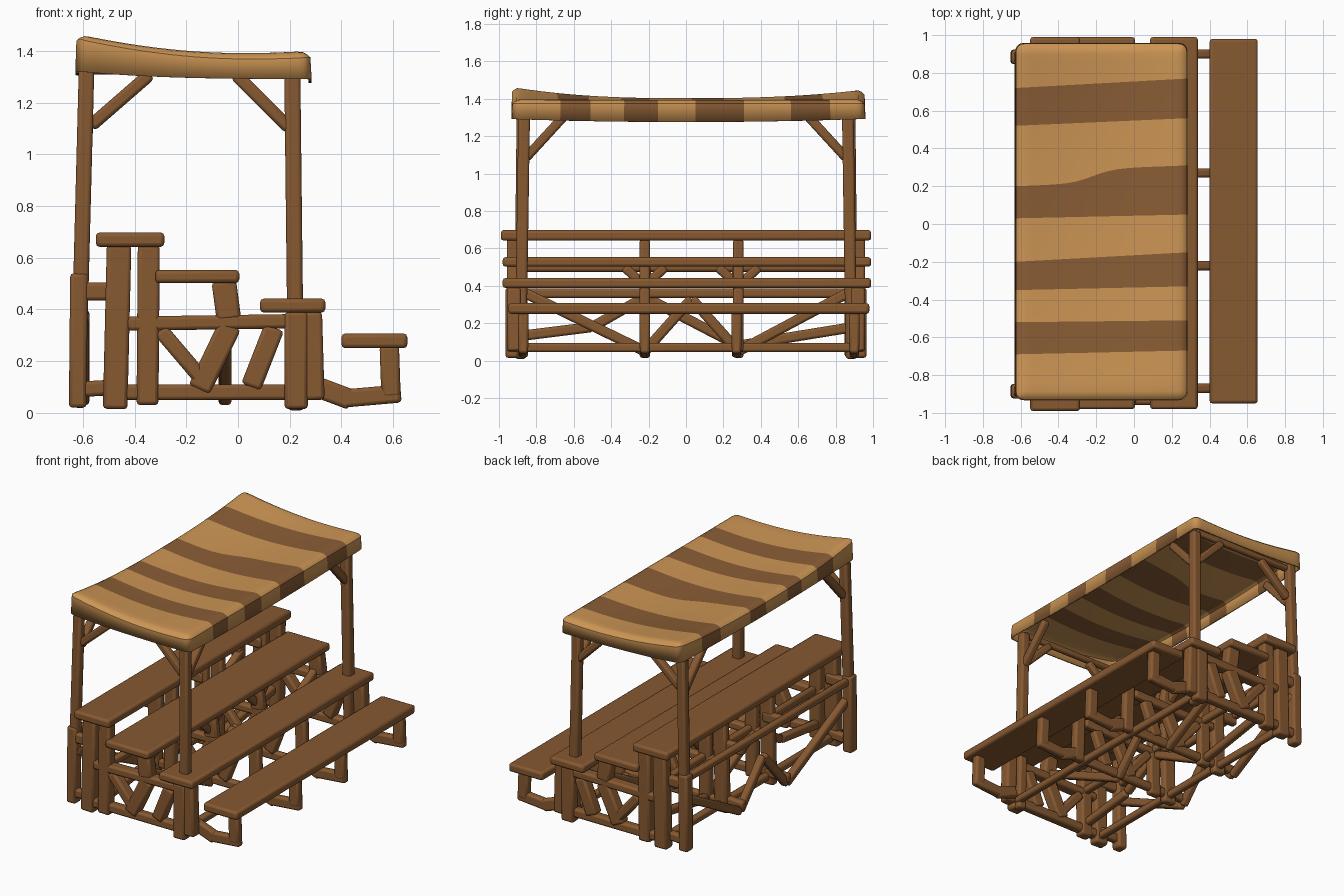
import bpy, bmesh, math
from mathutils import Vector, Matrix

if "Cube" in bpy.data.objects:
    bpy.data.objects.remove(bpy.data.objects["Cube"])


def material(name, rgb):
    m = bpy.data.materials.new(name)
    m.diffuse_color = (*rgb, 1)
    m.use_nodes = True
    m.node_tree.nodes["Principled BSDF"].inputs["Base Color"].default_value = m.diffuse_color
    return m


WOOD = material("brown_wood", (0.242, 0.1, 0.031))
TAN = material("tan_cloth", (0.61, 0.303, 0.09))
DARK = material("brown_cloth", (0.255, 0.111, 0.036))


def finish(name, bm, mats, bevel=0.0):
    me = bpy.data.meshes.new(name)
    bmesh.ops.recalc_face_normals(bm, faces=bm.faces)
    bm.to_mesh(me)
    bm.free()
    for m in mats:
        me.materials.append(m)
    ob = bpy.data.objects.new(name, me)
    bpy.context.collection.objects.link(ob)
    if bevel:
        b = ob.modifiers.new("Bevel", 'BEVEL')
        b.width, b.segments = bevel, 2
    bpy.context.view_layer.objects.active = ob
    ob.select_set(True)
    bpy.ops.object.shade_smooth_by_angle(angle=math.radians(40))
    ob.select_set(False)
    return ob


def beam(name, a, b, w, h=None, bevel=0.014):
    """Squared timber from a to b; w is across, h is along y (or z for lengthwise beams)."""
    a, b, h = Vector(a), Vector(b), h or w
    d = (b - a).normalized()
    ref = Vector((0, 0, 1)) if abs(d.y) > 0.6 else Vector((0, 1, 0))
    side = d.cross(ref).normalized()
    other = side.cross(d)
    rot = Matrix((side, other, d)).transposed().to_4x4()
    bm = bmesh.new()
    bmesh.ops.create_cube(bm, size=1)
    bm.transform(Matrix.Translation((a + b) / 2) @ rot @
                 Matrix.Diagonal((w, h, (b - a).length, 1)))
    return finish(name, bm, [WOOD], bevel)


# stepped plank seats: x range, z range, y range
for name, x0, x1, z0, z1, y0, y1 in (
        ("foot_bench", 0.40, 0.655, 0.25, 0.307, -0.95, 0.98),
        ("lower_seat", 0.085, 0.338, 0.388, 0.442, -0.98, 0.99),
        ("middle_seat", -0.32, 0.005, 0.502, 0.553, -0.98, 0.99),
        ("upper_seat", -0.55, -0.285, 0.642, 0.698, -0.99, 0.99)):
    xm, zm = (x0 + x1) / 2, (z0 + z1) / 2
    beam(name, (xm, y0, zm), (xm, y1, zm), x1 - x0, z1 - z0, 0.015)

# four cross trusses carrying the seats
for i, y in enumerate((-0.92, -0.22, 0.28, 0.92)):
    end = abs(y) > 0.5
    t = 0.075 if end else 0.055
    fy = (-0.87, -0.22, 0.27, 0.90)[i]
    for part, x0, z0, x1, z1, w in (
            ("rear_leg", -0.475, 0.015, -0.46, 0.65, 0.095),
            ("upper_seat_leg", -0.35, 0.03, -0.345, 0.65, 0.085),
            ("middle_seat_leg", -0.035, 0.36, -0.055, 0.51, 0.095),
            ("lower_seat_leg", 0.295, 0.05, 0.285, 0.39, 0.08),
            ("brace_rear", -0.30, 0.32, -0.13, 0.12, 0.06),
            ("brace_front", -0.15, 0.09, -0.03, 0.34, 0.09),
            ("brace_outer", 0.05, 0.10, 0.14, 0.33, 0.08)):
        beam(f"{part}_{i}", (x0, y, z0), (x1, y, z1), w, t)
    beam(f"bottom_rail_{i}", (-0.50, y, 0.08), (0.26, y, 0.08), 0.06, t * 0.8)
    beam(f"top_rail_{i}", (-0.43, y, 0.345), (0.24, y, 0.355), 0.055, t)
    beam(f"rear_tie_{i}", (-0.63, y * 0.97, 0.47), (-0.44, y * 0.97, 0.47), 0.07, 0.05)
    beam(f"ground_tie_{i}", (-0.63, y * 0.97, 0.09), (-0.46, y * 0.97, 0.10), 0.06, 0.05)
    # bench foot bending up to the bench leg
    beam(f"foot_inner_{i}", (0.28, fy, 0.11), (0.44, fy, 0.05), 0.08, 0.05)
    beam(f"foot_outer_{i}", (0.40, fy, 0.055), (0.63, fy, 0.075), 0.07, 0.05)
    beam(f"bench_leg_{i}", (0.592, fy, 0.06), (0.585, fy, 0.26), 0.075, 0.055)

# lengthwise rails and zigzag bracing under the seats
for i, (x, z) in enumerate(((0.24, 0.07), (-0.47, 0.07), (-0.61, 0.50), (-0.34, 0.36))):
    beam(f"long_rail_{i}", (x, -0.90, z), (x, 0.90, z), 0.045, 0.05)
HIGH = ((-0.90, 0.38), (-0.22, 0.05), (0.03, 0.33), (0.28, 0.05), (0.90, 0.38))
LOW = ((-0.90, 0.13), (-0.50, 0.18), (-0.22, 0.34), (0.28, 0.08), (0.90, 0.18))
for i, (x, zig) in enumerate(((-0.60, HIGH), (-0.36, LOW), (-0.05, HIGH))):
    for j in range(4):
        (ya, za), (yb, zb) = zig[j], zig[j + 1]
        beam(f"zigzag_{i}_{j}", (x, ya, za), (x, yb, zb), 0.05, 0.055)
# short knee brackets under the middle seat
for j, (y, d) in enumerate(((-0.22, -1), (-0.22, 1), (0.28, -1), (0.28, 1))):
    beam(f"knee_bracket_{j}", (-0.06, y, 0.40), (-0.06, y + d * 0.11, 0.50), 0.05)

# canopy posts with corner braces
for s, tag in ((-1, "front"), (1, "back")):
    beam(f"rear_post_{tag}", (-0.62, s * 0.89, 0.02), (-0.585, s * 0.875, 1.36), 0.06)
    beam(f"rear_post_base_{tag}", (-0.62, s * 0.885, 0.02), (-0.615, s * 0.885, 0.54), 0.068, 0.075)
    beam(f"front_post_{tag}", (0.225, s * 0.885, 0.01), (0.21, s * 0.865, 1.32), 0.062)
    beam(f"front_post_base_{tag}", (0.225, s * 0.93, 0.015), (0.225, s * 0.93, 0.39), 0.09, 0.07)
    y = s * 0.87
    beam(f"cross_brace_rear_{tag}", (-0.57, y, 1.11), (-0.34, y, 1.31), 0.05)
    beam(f"cross_brace_front_{tag}", (0.20, y, 1.10), (-0.01, y, 1.31), 0.05)
    beam(f"roof_cross_{tag}", (-0.59, y, 1.33), (0.21, y, 1.32), 0.04)
    for x, part in ((-0.585, "rear"), (0.21, "front")):
        beam(f"long_brace_{part}_{tag}", (x, s * 0.86, 1.08), (x, s * 0.64, 1.32), 0.05)

# striped cloth canopy: rows follow the wavy stripe borders
LEFT = (-0.69, -0.52, -0.35, -0.20, 0.03, 0.20, 0.52, 0.72)
RIGHT = (-0.67, -0.51, -0.33, -0.15, 0.05, 0.31, 0.56, 0.77)
X0, X1, Y0, Y1 = -0.625, 0.28, -0.93, 0.955
RIM = 0.045
FINE = [0, 0.012, 0.03, 0.055]
US = FINE + [0.1 + 0.05 * i for i in range(17)] + [1 - f for f in reversed(FINE)]
NX = len(US) - 1


def top_z(x, y):
    u = (x - X0) / (X1 - X0)
    ends = min(1, abs(y / 0.93)) ** 2.5
    z = 1.388 + 0.012 * u * u
    z += (1 - u) ** 2 * (0.022 + 0.05 * ends * (1.0 if y < 0 else 0.65))
    z -= 0.028 * math.sin(math.pi * u) * (1 - 0.55 * ends)
    return z + 0.012 * ends * (1 - u)


def border(k, u):
    if k == 0 or k > len(LEFT):
        return Y0 if k == 0 else Y1
    f = u
    if k == 6:  # one border bends steeply
        f = 0.7 * (0.5 + 0.5 * math.tanh((u - 0.45) * 8)) + 0.3 * u
    return LEFT[k - 1] + (RIGHT[k - 1] - LEFT[k - 1]) * f


LAST = len(LEFT)
rows = []
for k in range(LAST + 1):
    fs = [0, 0.25, 0.5, 0.75]
    if k == 0:
        fs = [0, 0.04, 0.10, 0.18, 0.4, 0.7]
    elif k == LAST:
        fs = [0, 0.3, 0.55, 0.75, 0.86, 0.94]
    rows += [(k, f) for f in fs]
mats = [k % 2 for k, f in rows]
rows.append((LAST, 1.0))

bm = bmesh.new()
grid = []
for k, f in rows:
    line = []
    for u in US:
        x = X0 + (X1 - X0) * u
        y = border(k, u) * (1 - f) + border(k + 1, u) * f
        # rounded rim and corners
        e = min(x - X0, X1 - x, y - Y0, Y1 - y)
        z = top_z(x, y) - 0.025 * max(0, 1 - e / RIM) ** 2
        cx = min(max(x, X0 + RIM), X1 - RIM)
        cy = min(max(y, Y0 + RIM), Y1 - RIM)
        d = Vector((x - cx, y - cy))
        if d.length > 0:
            d *= max(abs(d.x), abs(d.y)) / d.length
        line.append(bm.verts.new((cx + d.x, cy + d.y, z)))
    grid.append(line)
NR = len(grid) - 1
for r in range(NR):
    for i in range(NX):
        bm.faces.new((grid[r][i], grid[r][i + 1],
                      grid[r + 1][i + 1], grid[r + 1][i])).material_index = mats[r]

# hanging skirt all round
loop = ([(grid[0][i], 0) for i in range(NX)] + [(grid[r][NX], mats[r]) for r in range(NR)]
        + [(grid[NR][i], 0) for i in range(NX, 0, -1)]
        + [(grid[r][0], mats[r - 1]) for r in range(NR, 0, -1)])
hem = []
for v, _ in loop:
    x, y, _z = v.co
    u = (x - X0) / (X1 - X0)
    z = 1.276 + 0.016 * abs(y / 0.93) ** 2 + 0.03 * max(0, 1 - u) ** 3
    hem.append(bm.verts.new((x * 1.01 + 0.002, y * 1.004, z)))
n = len(loop)
for i in range(n):
    j = (i + 1) % n
    bm.faces.new((loop[i][0], loop[j][0], hem[j], hem[i])).material_index = loop[i][1]
canopy = finish("canopy", bm, [TAN, DARK])
sol = canopy.modifiers.new("Thickness", 'SOLIDIFY')
sol.thickness = 0.012
sol.offset = -1
